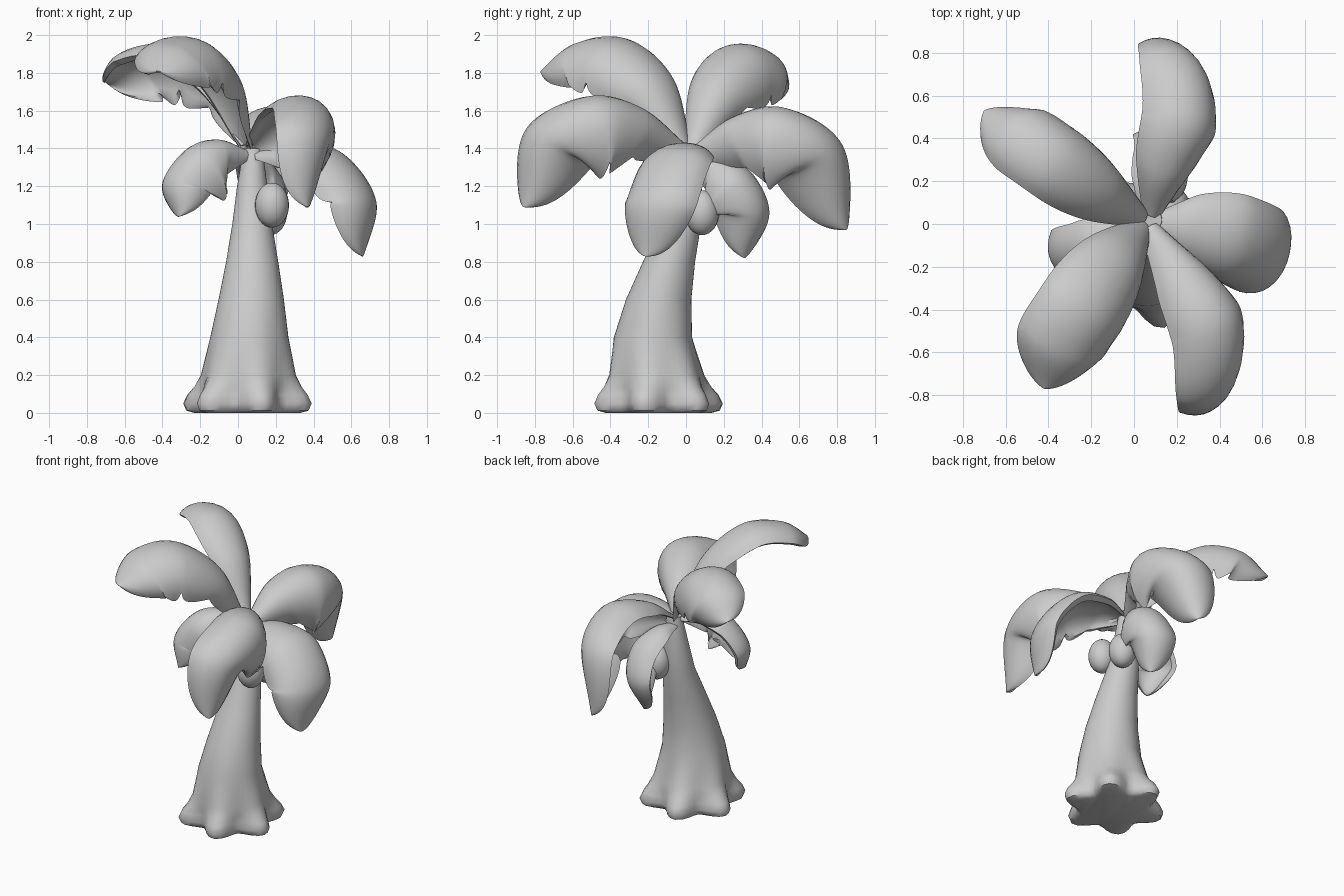
import bpy, bmesh, math
from mathutils import Vector, Matrix

cube = bpy.data.objects.get("Cube")
if cube:
    bpy.data.objects.remove(cube)

grey = bpy.data.materials.new("plain_grey")
grey.use_nodes = True
grey.diffuse_color = (0.6, 0.6, 0.6, 1)
grey.node_tree.nodes["Principled BSDF"].inputs["Base Color"].default_value = (0.6, 0.6, 0.6, 1)


def spline(points, t):
    """Catmull-Rom point at t in 0..1 through equally spaced points."""
    p = [Vector(q) for q in points]
    p = [2 * p[0] - p[1]] + p + [2 * p[-1] - p[-2]]
    x = t * (len(points) - 1)
    i = min(int(x), len(points) - 2)
    f = x - i
    a, b, c, d = p[i:i + 4]
    return 0.5 * (2 * b + (c - a) * f + (2 * a - 5 * b + 4 * c - d) * f ** 2
                  + (3 * b - a - 3 * c + d) * f ** 3)


def finish(obj):
    obj.data.materials.append(grey)
    bpy.ops.object.select_all(action='DESELECT')
    obj.select_set(True)
    bpy.context.view_layer.objects.active = obj
    bpy.ops.object.shade_smooth_by_angle(angle=math.radians(50))


def loft(name, rings):
    """Skin closed rings of points, cap both ends, smooth the result."""
    bm = bmesh.new()
    loops = [[bm.verts.new(p) for p in ring] for ring in rings]
    n = len(loops[0])
    for low, high in zip(loops, loops[1:]):
        for k in range(n):
            m = (k + 1) % n
            bm.faces.new((low[k], low[m], high[m], high[k]))
    bm.faces.new(loops[0][::-1])
    bm.faces.new(loops[-1])
    bmesh.ops.recalc_face_normals(bm, faces=bm.faces)
    mesh = bpy.data.meshes.new(name)
    bm.to_mesh(mesh)
    bm.free()
    obj = bpy.data.objects.new(name, mesh)
    bpy.context.collection.objects.link(obj)
    finish(obj)


# Trunk: leaning, tapered, with six root lobes (z, x, y, radius, lobe size)
trunk_rings = []
for z, x, y, r, lobe in [(0.0, 0.05, -0.145, 0.25, 0.04), (0.012, 0.05, -0.145, 0.285, 0.05),
                         (0.05, 0.05, -0.145, 0.3, 0.052), (0.095, 0.05, -0.147, 0.285, 0.045),
                         (0.14, 0.053, -0.15, 0.268, 0.024), (0.2, 0.055, -0.155, 0.248, 0.008),
                         (0.4, 0.06, -0.175, 0.207, 0), (0.6, 0.07, -0.145, 0.173, 0),
                         (0.8, 0.075, -0.09, 0.138, 0), (1.0, 0.075, -0.025, 0.105, 0),
                         (1.2, 0.075, 0.005, 0.08, 0), (1.4, 0.08, 0.02, 0.05, 0)]:
    ring = []
    for k in range(48):
        a = math.tau * k / 48
        rad = r + lobe * math.cos(6 * (a - math.pi / 4))
        ring.append((x + rad * math.cos(a), y + rad * math.sin(a), z))
    trunk_rings.append(ring)
loft("trunk", trunk_rings)


# Fronds: cupped, puffy leaves, one edge smooth, the other hanging and scalloped.
# The sign of roll picks the hanging edge.
def frond(name, spine, width, depth, roll):
    out = Vector(spine[-2]) - Vector(spine[0])
    out.z = 0
    side0 = out.normalized().cross(Vector((0, 0, 1)))
    hang = math.copysign(1, roll)
    steps, rings = 56, []
    for i in range(steps + 1):
        t = 1 - (1 - i / steps) ** 1.5
        c = spline(spine, t)
        tan = (spline(spine, min(t + 0.02, 1)) - spline(spine, max(t - 0.02, 0))).normalized()
        s = (side0 - tan * side0.dot(tan)).normalized()
        s = Matrix.Rotation(roll, 3, tan) @ s
        u = s.cross(tan)
        swell = 0.26 + 0.74 * math.sin(min(t / 0.48, 1) * math.pi / 2)
        taper = math.sqrt(max(1 - max(0, (t - 0.66) / 0.34) ** 2.4, 0.004))
        f = swell * taper
        scallop = 1 - 0.17 * (1 - abs(math.sin(4 * math.pi * t)))
        angles = [1.25 * k / 6 for k in range(-6, 0)] + [1.65 * scallop * k / 7 for k in range(8)]
        outer, inner = [], []
        for a in angles:
            drop = depth * (1.3 if a > 0 else 1) * (math.cos(a) - 1)
            across = s * hang * width * f * math.sin(a)
            outer.append(c + across + u * f * drop)
            inner.append(c + across * 0.88 + u * f * (0.78 * drop - 0.065))
        rings.append(outer + inner[-2:0:-1])
    loft(name, rings)


frond("front_right_high_frond", [(0.06, 0, 1.42), (-0.03, -0.14, 1.77), (-0.19, -0.37, 1.97),
                                 (-0.34, -0.6, 1.95), (-0.42, -0.77, 1.81)], 0.235, 0.17, -0.25)
frond("back_right_high_frond", [(0.06, 0.03, 1.42), (-0.09, 0.15, 1.75), (-0.32, 0.31, 1.93),
                                (-0.54, 0.46, 1.9), (-0.7, 0.53, 1.75)], 0.21, 0.18, 0.35)
frond("front_left_frond", [(0.09, 0, 1.42), (0.28, -0.22, 1.6), (0.43, -0.48, 1.65),
                           (0.45, -0.77, 1.48), (0.37, -0.86, 1.09)], 0.22, 0.24, -0.5)
frond("back_frond", [(0.1, 0.03, 1.4), (0.2, 0.24, 1.55), (0.3, 0.5, 1.59),
                     (0.28, 0.78, 1.4), (0.16, 0.85, 0.97)], 0.22, 0.24, 0.5)
frond("left_frond", [(0.09, 0, 1.38), (0.28, -0.03, 1.43), (0.53, -0.09, 1.38),
                     (0.71, -0.17, 1.13), (0.66, -0.22, 0.83)], 0.22, 0.14, 0.08)
frond("back_low_frond", [(0.08, 0.02, 1.35), (0.14, 0.17, 1.35), (0.2, 0.32, 1.25),
                         (0.19, 0.4, 1.05), (0.12, 0.31, 0.82)], 0.17, 0.18, 0.45)
frond("right_low_frond", [(0.05, -0.01, 1.39), (-0.09, -0.1, 1.44), (-0.23, -0.18, 1.39),
                          (-0.35, -0.22, 1.22), (-0.31, -0.24, 1.04)], 0.165, 0.18, -0.35)

# Coconuts hanging under the crown
for name, place in [("front_coconut", (0.18, -0.11, 1.1)), ("back_coconut", (0.17, 0.085, 1.06))]:
    bpy.ops.mesh.primitive_uv_sphere_add(segments=24, ring_count=16, radius=0.09, location=place)
    nut = bpy.context.object
    nut.name = name
    nut.scale = (1, 1, 1.32)
    finish(nut)
